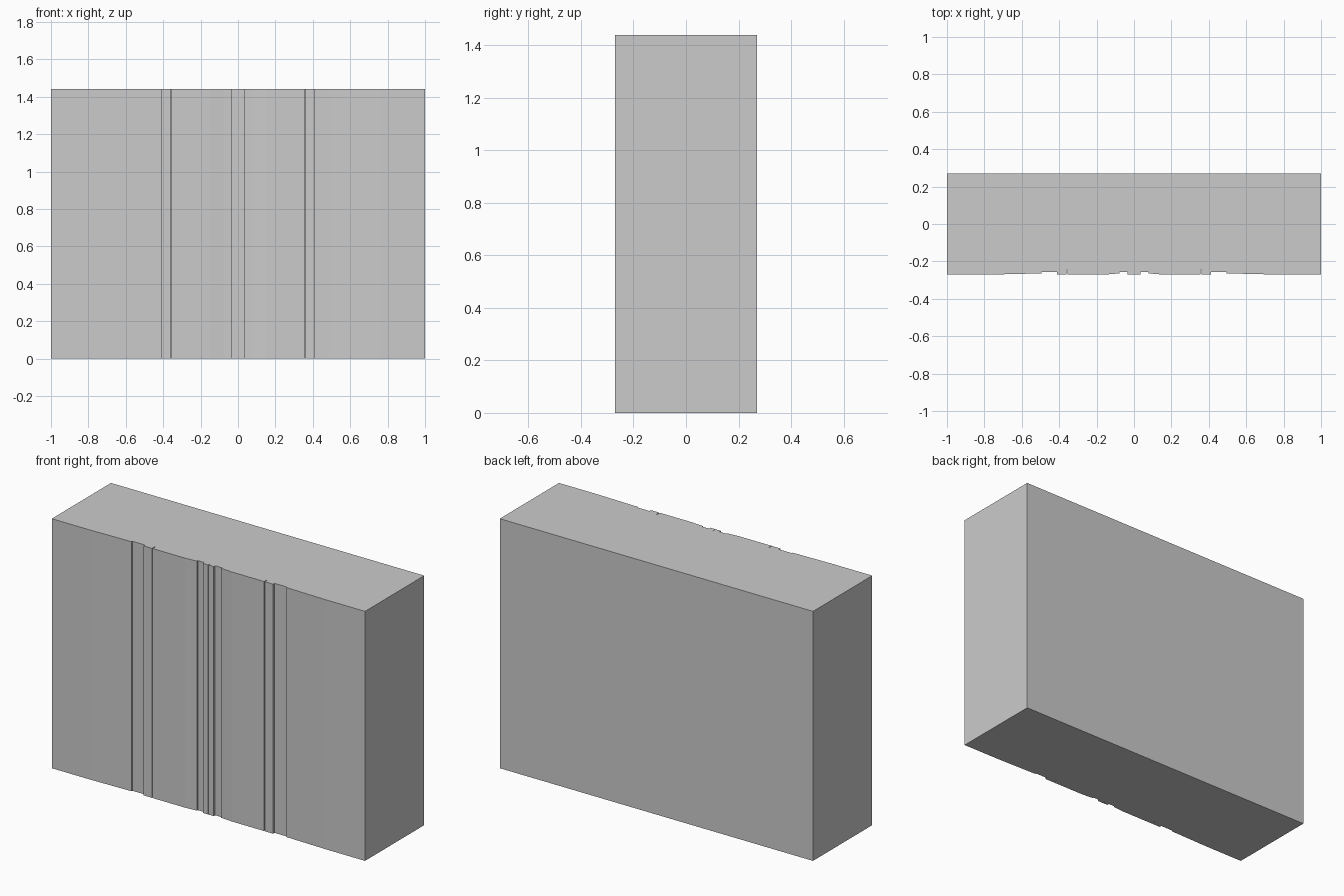
import bpy, bmesh

if "Cube" in bpy.data.objects:
    bpy.data.objects.remove(bpy.data.objects["Cube"])

HEIGHT = 1.44
BACK, SEAM, FRONT = 0.27, -0.245, -0.27
DIP, GRIP = -0.264, -0.257      # door face beside the grip, floor of the grip


def prism(name, outline):
    """Extrude an (x, y) outline from the floor to full height."""
    bm = bmesh.new()
    face = bm.faces.new([bm.verts.new((x, y, 0)) for x, y in outline])
    top = bmesh.ops.extrude_face_region(bm, geom=[face])
    verts = [g for g in top["geom"] if isinstance(g, bmesh.types.BMVert)]
    bmesh.ops.translate(bm, verts=verts, vec=(0, 0, HEIGHT))
    bmesh.ops.recalc_face_normals(bm, faces=bm.faces)
    mesh = bpy.data.meshes.new(name)
    bm.to_mesh(mesh)
    bm.free()
    obj = bpy.data.objects.new(name, mesh)
    bpy.context.collection.objects.link(obj)
    return obj


def door(name, side, inner, grip_in, grip_out, slope_end, outer):
    """Door slab with a full-height recessed grip near its inner edge."""
    outline = [(inner, SEAM), (inner, FRONT), (grip_in, FRONT),
               (grip_in, GRIP), (grip_out, GRIP), (grip_out, DIP),
               (slope_end, FRONT), (outer, FRONT), (outer, SEAM)]
    return prism(name, [(side * x, y) for x, y in outline])


# Cabinet body
prism("cabinet_body", [(-1, SEAM), (1, SEAM), (1, BACK), (-1, BACK)])

# Mirrored pairs of narrow middle doors and wide outer doors
for side, label in ((-1, "left"), (1, "right")):
    door(f"{label}_middle_door", side, 0.001, 0.034, 0.077, 0.15, 0.356)
    door(f"{label}_outer_door", side, 0.36, 0.413, 0.495, 0.75, 1.0)
